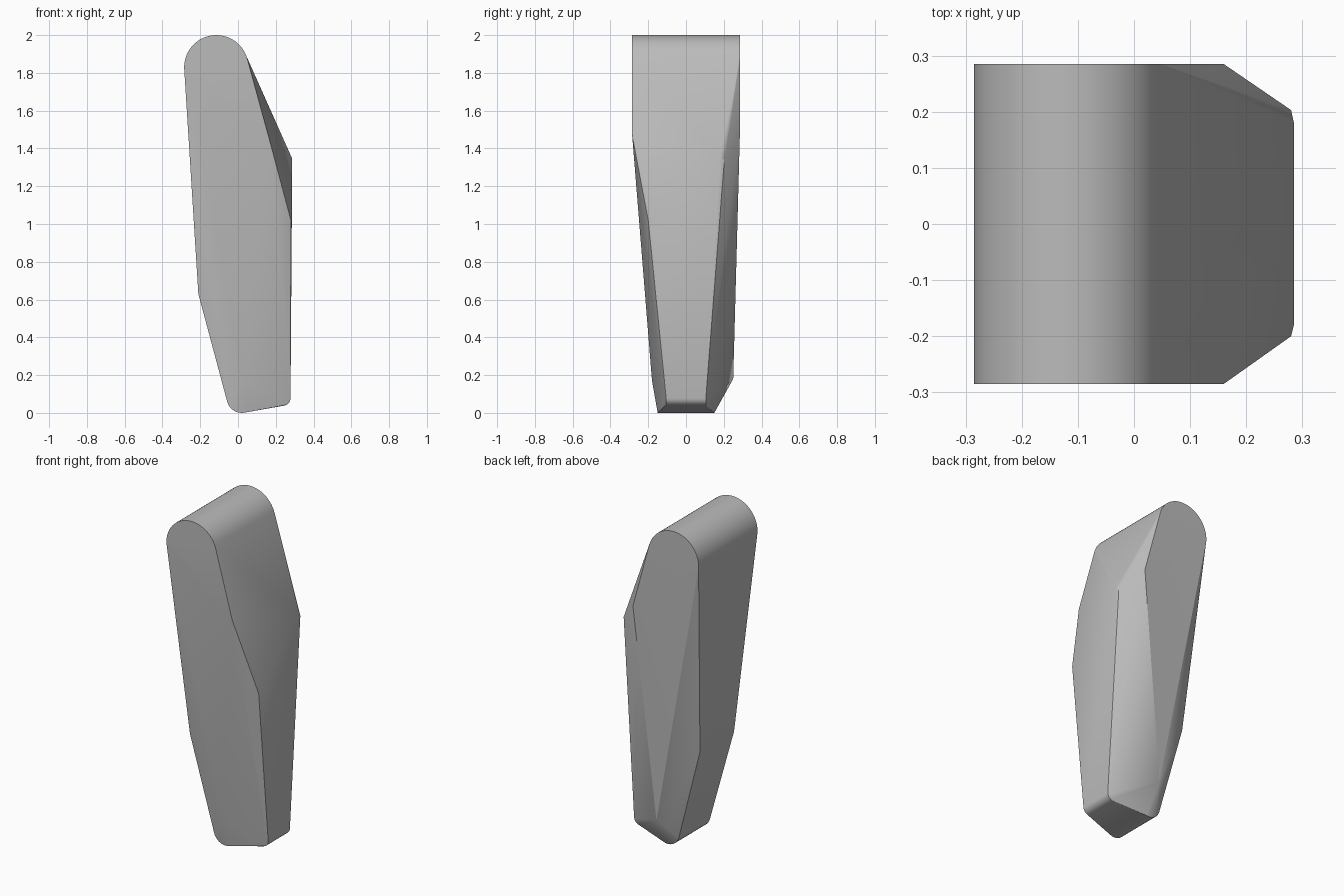
import bpy, bmesh
from math import cos, sin, pi, radians

old = bpy.data.objects.get("Cube")
if old:
    bpy.data.objects.remove(old, do_unlink=True)

grey = bpy.data.materials.new("plain_grey")
grey.use_nodes = True
colour = (0.5, 0.5, 0.5, 1)
grey.diffuse_color = colour
grey.node_tree.nodes["Principled BSDF"].inputs["Base Color"].default_value = colour

points = []


def both_sides(x, z, half):
    points.extend([(x, -half, z), (x, half, z)])


# Rounded top barrel
steps = 28
for i in range(steps + 1):
    a = radians(15) + (pi - radians(12)) * i / steps
    both_sides(-0.115 + 0.17 * cos(a), 1.83 + 0.17 * sin(a), 0.285)

# Shoulders, with the front one reaching lower than the back one
both_sides(0.16, 1.47, 0.285)
points += [(0.28, -0.2, 1.02), (0.285, -0.18, 1.04),
           (0.28, 0.203, 1.34), (0.285, 0.18, 1.35)]

# Bend of the narrow side and lower cheeks
both_sides(-0.21, 0.63, 0.165)
points += [(0.03, -0.18, 0.17), (0.025, 0.25, 0.18)]

# Rounded tip
for i in range(9):
    a = radians(195) + radians(85) * i / 8
    both_sides(0.02 + 0.08 * cos(a), 0.08 + 0.08 * sin(a), 0.15)
for i in range(6):
    a = radians(-80) + radians(80) * i / 5
    both_sides(0.238 + 0.04 * cos(a), 0.078 + 0.04 * sin(a), 0.105)

# Wrap the faceted body around the points
bm = bmesh.new()
for p in points:
    bm.verts.new(p)
bmesh.ops.convex_hull(bm, input=bm.verts)
bmesh.ops.delete(bm, geom=[v for v in bm.verts if not v.link_faces], context='VERTS')
bmesh.ops.dissolve_limit(bm, angle_limit=radians(0.8), verts=bm.verts, edges=bm.edges)
bmesh.ops.recalc_face_normals(bm, faces=bm.faces)

mesh = bpy.data.meshes.new("faceted_body")
bm.to_mesh(mesh)
bm.free()
mesh.materials.append(grey)
body = bpy.data.objects.new("faceted_body", mesh)
bpy.context.collection.objects.link(body)

bpy.ops.object.select_all(action='DESELECT')
body.select_set(True)
bpy.context.view_layer.objects.active = body
bpy.ops.object.shade_smooth_by_angle(angle=radians(20))
